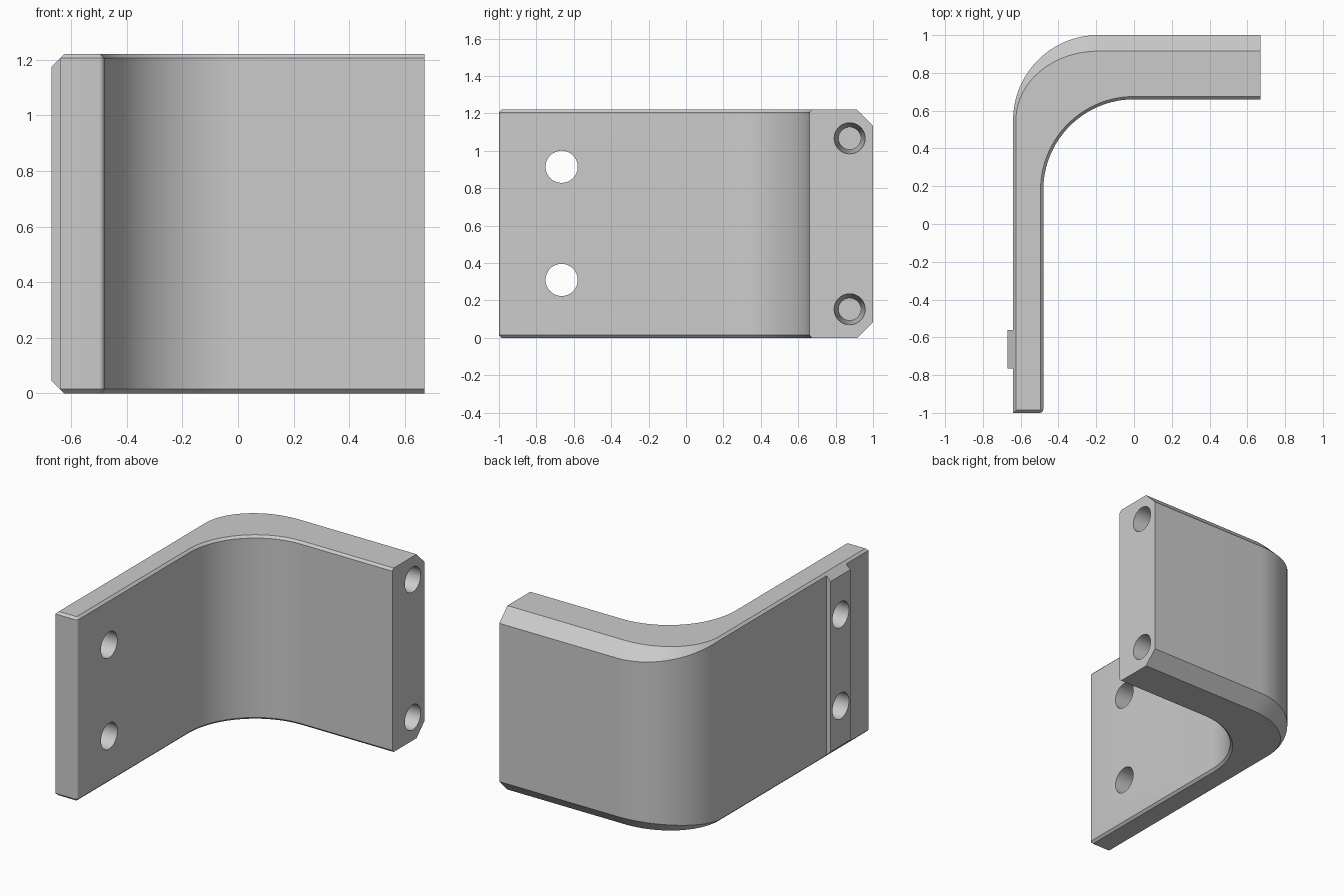
import bpy, bmesh, math
from mathutils import Matrix

cube = bpy.data.objects.get("Cube")
if cube:
    bpy.data.objects.remove(cube, do_unlink=True)

HEIGHT = 1.22
EDGE = 0.015     # fine edge bevel
BACK = 0.085     # large bevel along the back arm

grey = bpy.data.materials.new("plain grey")
grey.use_nodes = True
colour = (0.6, 0.6, 0.6, 1)
grey.diffuse_color = colour
grey.node_tree.nodes["Principled BSDF"].inputs["Base Color"].default_value = colour


def make_object(name, bm):
    bmesh.ops.recalc_face_normals(bm, faces=bm.faces)
    mesh = bpy.data.meshes.new(name)
    bm.to_mesh(mesh)
    bm.free()
    mesh.materials.append(grey)
    obj = bpy.data.objects.new(name, mesh)
    bpy.context.collection.objects.link(obj)
    return obj


def arc(cx, cy, rx, ry, start, end, steps):
    angles = [math.radians(start + (end - start) * i / steps) for i in range(steps + 1)]
    return [(cx + rx * math.cos(a), cy + ry * math.sin(a)) for a in angles]


def outline(side, back):
    """Plan of the bent plate, drawn in by the given bevels."""
    pts = [(-0.64 + side, -1 + side)]
    pts += arc(-0.19, 0.55, 0.45 - side, 0.45 - back, 180, 90, 32)
    pts += [(0.67, 1 - back), (0.67, 0.66 + side)]
    pts += arc(0, 0.18, 0.48 + side, 0.48 + side, 90, 180, 32)
    r = 0.02 - side
    pts += arc(-0.5, -0.98, r, r, 0, -90, 6)
    return pts


# Bent plate: four stacked rings, with a bevel that widens round the bend
outer, inset = outline(0, 0), outline(EDGE, BACK)
drops = [min(BACK, max(EDGE, math.dist(a, b))) for a, b in zip(outer, inset)]
drops[0] = EDGE
bm = bmesh.new()
rings = [
    [bm.verts.new((x, y, 0)) for x, y in inset],
    [bm.verts.new((x, y, d)) for (x, y), d in zip(outer, drops)],
    [bm.verts.new((x, y, HEIGHT - d)) for (x, y), d in zip(outer, drops)],
    [bm.verts.new((x, y, HEIGHT)) for x, y in inset],
]
count = len(outer)
end_edge = 34    # index where the flat end of the back arm starts
for low, high in zip(rings, rings[1:]):
    for i in range(count):
        j = (i + 1) % count
        if i != end_edge:
            bm.faces.new((low[i], low[j], high[j], high[i]))
bm.faces.new([r[end_edge] for r in rings] + [r[end_edge + 1] for r in reversed(rings)])
bm.faces.new(rings[0])
bm.faces.new(rings[3])
plate = make_object("bent_plate", bm)

# Raised rib on the outer side, with sloped ends
bm = bmesh.new()
profile = [(-0.64, EDGE), (-0.67, 0.045), (-0.67, HEIGHT - 0.045), (-0.64, HEIGHT - EDGE)]
face = bm.faces.new([bm.verts.new((x, -0.765, z)) for x, z in profile])
grown = bmesh.ops.extrude_face_region(bm, geom=[face])["geom"]
bmesh.ops.translate(bm, vec=(0, 0.205, 0),
                    verts=[v for v in grown if isinstance(v, bmesh.types.BMVert)])
rib = make_object("side_rib", bm)


def drill(name, x, y, z, r_inner, r_outer, depth):
    """Round cutter along x; r_outer is on the +x end."""
    bm = bmesh.new()
    bmesh.ops.create_cone(bm, cap_ends=True, segments=48, radius1=r_inner,
                          radius2=r_outer, depth=depth,
                          matrix=Matrix.Translation((x, y, z)) @ Matrix.Rotation(math.pi / 2, 4, "Y"))
    obj = make_object(name, bm)
    obj.hide_render = True
    return obj


# Two through holes in the side arm, two tapered blind holes in the back arm's end
through = [drill("through_hole_cutter", -0.56, -0.665, z, 0.086, 0.086, 0.5) for z in (0.31, 0.915)]
blind = [drill("end_hole_cutter", 0.5, 0.875, z, 0.06, 0.083, 0.342) for z in (0.153, 1.067)]

for obj, cutters in ((plate, through + blind), (rib, through)):
    bpy.context.view_layer.objects.active = obj
    for cutter in cutters:
        mod = obj.modifiers.new("hole", "BOOLEAN")
        mod.operation = "DIFFERENCE"
        mod.solver = "EXACT"
        mod.object = cutter
        bpy.ops.object.modifier_apply(modifier=mod.name)
for cutter in through + blind:
    bpy.data.objects.remove(cutter, do_unlink=True)

bpy.ops.object.select_all(action="DESELECT")
for obj in (plate, rib):
    obj.select_set(True)
bpy.context.view_layer.objects.active = plate
bpy.ops.object.shade_smooth_by_angle(angle=math.radians(25))
